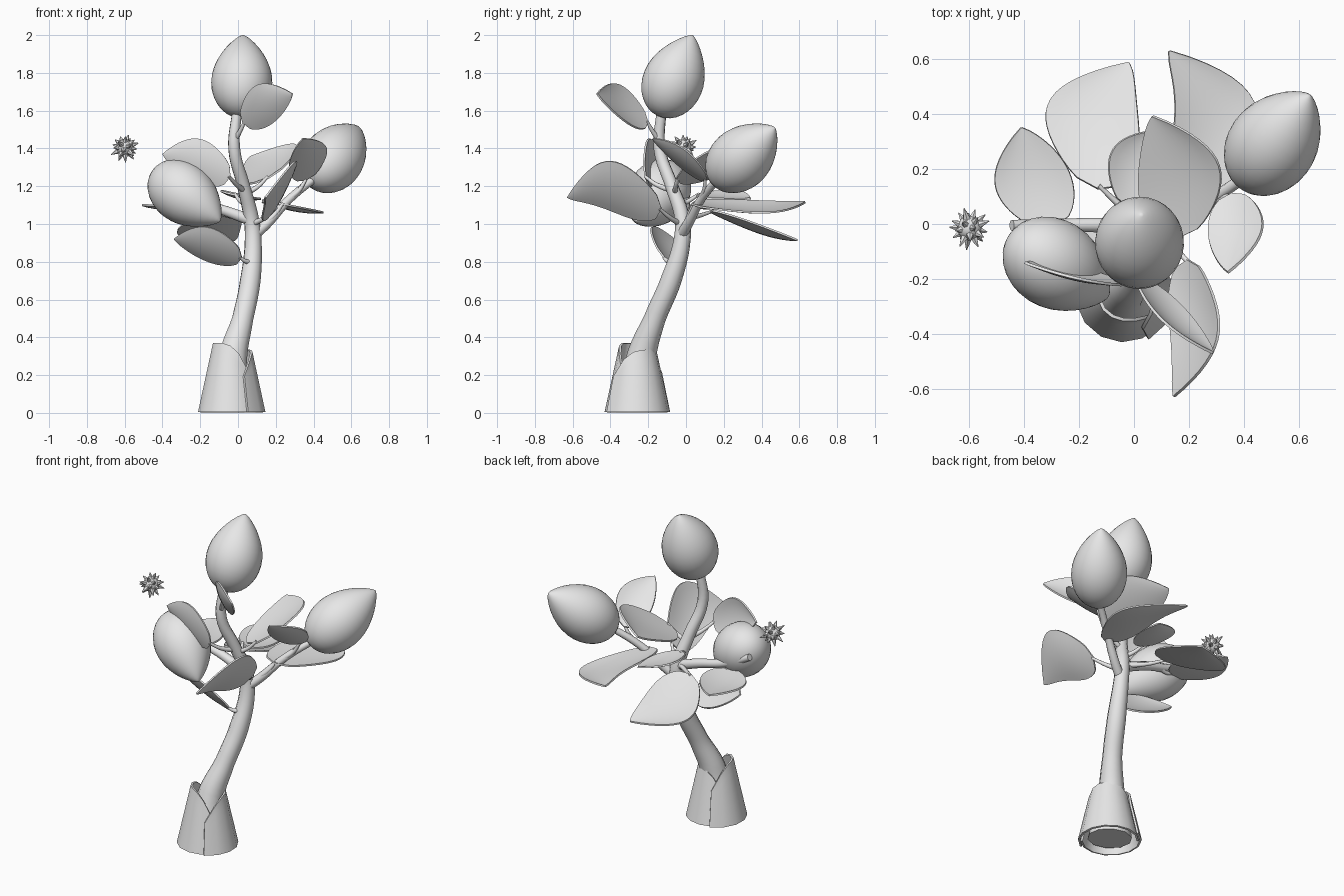
import bpy, bmesh, math, random
from mathutils import Vector

cube = bpy.data.objects.get("Cube")
if cube:
    bpy.data.objects.remove(cube)

grey = bpy.data.materials.new("pale_grey")
grey.use_nodes = True
grey.diffuse_color = (0.8, 0.8, 0.8, 1)
grey.node_tree.nodes["Principled BSDF"].inputs["Base Color"].default_value = (0.8, 0.8, 0.8, 1)


def finish(obj, angle=40):
    """Assign the colour and smooth the shading."""
    obj.data.materials.clear()
    obj.data.materials.append(grey)
    bpy.ops.object.select_all(action='DESELECT')
    obj.select_set(True)
    bpy.context.view_layer.objects.active = obj
    bpy.ops.object.shade_smooth_by_angle(angle=math.radians(angle))
    return obj


def from_bmesh(name, bm):
    bmesh.ops.recalc_face_normals(bm, faces=bm.faces)
    mesh = bpy.data.meshes.new(name)
    bm.to_mesh(mesh)
    bm.free()
    obj = bpy.data.objects.new(name, mesh)
    bpy.context.collection.objects.link(obj)
    return obj


def grid(name, rows, cols, point, thickness):
    """Thin sheet from a function of (u, v) in 0..1."""
    bm = bmesh.new()
    vs = [[bm.verts.new(point(i / rows, j / cols)) for j in range(cols + 1)]
          for i in range(rows + 1)]
    for i in range(rows):
        for j in range(cols):
            bm.faces.new((vs[i][j], vs[i][j + 1], vs[i + 1][j + 1], vs[i + 1][j]))
    bm.normal_update()
    bmesh.ops.solidify(bm, geom=bm.faces[:], thickness=thickness)
    return finish(from_bmesh(name, bm))


def tube(name, points, radii):
    """Tapered round branch through the points."""
    curve = bpy.data.curves.new(name, 'CURVE')
    curve.dimensions = '3D'
    curve.bevel_depth = 1
    curve.bevel_resolution = 3
    curve.resolution_u = 6
    curve.use_fill_caps = True
    spline = curve.splines.new('BEZIER')
    spline.bezier_points.add(len(points) - 1)
    for bp, p, r in zip(spline.bezier_points, points, radii):
        bp.co, bp.radius = p, r
        bp.handle_left_type = bp.handle_right_type = 'AUTO'
    obj = bpy.data.objects.new(name, curve)
    bpy.context.collection.objects.link(obj)
    bpy.ops.object.select_all(action='DESELECT')
    obj.select_set(True)
    bpy.context.view_layer.objects.active = obj
    bpy.ops.object.convert(target='MESH')
    return finish(bpy.context.view_layer.objects.active)


def fruit(name, base, tip, radius=0.162):
    """Egg with a pointed tip, turned around its own axis."""
    base, tip = Vector(base), Vector(tip)
    axis = tip - base
    turn = axis.to_track_quat('Z', 'Y')
    bm = bmesh.new()
    rings, sides = 18, 32
    prev = None
    low = bm.verts.new(base)
    top = bm.verts.new(tip)
    for i in range(1, rings):
        t = (1 - math.cos(math.pi * i / rings)) / 2
        if t < 0.42:
            r = math.sqrt(1 - (1 - t / 0.42) ** 2)
        else:
            r = math.cos((t - 0.42) / 0.58 * math.pi / 2) ** 0.75
        ring = []
        for k in range(sides):
            a = math.tau * k / sides
            p = Vector((radius * r * math.cos(a), radius * r * math.sin(a), t * axis.length))
            ring.append(bm.verts.new(base + turn @ p))
        for k in range(sides):
            n = (k + 1) % sides
            if prev:
                bm.faces.new((prev[k], prev[n], ring[n], ring[k]))
            else:
                bm.faces.new((low, ring[n], ring[k]))
        prev = ring
    for k in range(sides):
        bm.faces.new((prev[k], prev[(k + 1) % sides], top))
    finish(from_bmesh(name, bm), 60)


def leaf(name, base, tip, side, width, bow, root):
    """Broad cupped leaf with a hooked tip, and its stalk from the root."""
    base, tip, side = Vector(base), Vector(tip), Vector(side)
    axis = (tip - base).normalized()
    side = (side - axis * side.dot(axis)).normalized()
    up = axis.cross(side)
    if up.z < 0:
        up = -up

    def point(u, v):
        s = 2 * v - 1
        swell = max(0.0, math.sin(math.pi * u ** 0.9))
        half = width / 2 * max(0.015, swell ** (0.5 + 0.3 * u))
        arch = math.sin(math.pi * u)
        return (base.lerp(tip, u) + side * (s * half + bow * math.sin(math.pi * u ** 1.4))
                + up * (0.02 * s * s * arch - 0.015 * arch))

    grid(name, 18, 8, point, 0.01)
    root = Vector(root)
    mid = root.lerp(base, 0.55) - Vector((0, 0, 0.01))
    tube(name + "_stalk", [root, mid, base + axis * 0.01], [0.016, 0.012, 0.008])


# Trunk
tube("trunk",
     [(-0.035, -0.26, 0.02), (-0.03, -0.24, 0.28), (0.025, -0.165, 0.5), (0.065, -0.08, 0.7),
      (0.08, -0.02, 0.92), (0.07, -0.02, 1.03), (0.03, -0.075, 1.2),
      (-0.02, -0.14, 1.4), (-0.005, -0.13, 1.6)],
     [0.13, 0.08, 0.058, 0.056, 0.045, 0.041, 0.035, 0.032, 0.026])


# Two sheaths wrapped round the foot of the trunk, each edge tucked under the other
def sheath(name, facing, height, spread):
    def point(u, v):
        s = 2 * v - 1
        a = math.radians(facing + 102 * s)
        top = height * (1 - 0.42 * abs(s) ** 3.5)
        z = 0.006 + u * (top - 0.006)
        r = spread - 0.22 * z - 0.009 * s
        return Vector((-0.033 + r * math.cos(a), -0.257 + r * math.sin(a), z))
    grid(name, 6, 8, point, 0.012)


sheath("front_sheath", 215, 0.37, 0.18)
sheath("back_sheath", 40, 0.335, 0.178)

# Branches that carry fruit
tube("left_branch", [(0.07, -0.03, 0.93), (0.15, 0.01, 1.0), (0.27, 0.08, 1.13), (0.43, 0.19, 1.26)],
     [0.03, 0.027, 0.022, 0.02])
tube("right_branch", [(0.07, -0.02, 1.02), (-0.1, -0.005, 1.08), (-0.28, -0.005, 1.13),
                      (-0.445, -0.005, 1.21)],
     [0.032, 0.027, 0.024, 0.02])

# Fruit
fruit("top_fruit", (0.015, -0.145, 1.57), (0.027, 0.035, 2.0))
fruit("left_fruit", (0.4, 0.15, 1.22), (0.64, 0.47, 1.51))
fruit("right_fruit", (-0.44, -0.055, 1.28), (-0.095, -0.265, 1.015))

# Leaves: base, tip, side direction, width, midrib bow, stalk root
leaf("back_right_leaf", (-0.13, 0.13, 1.07), (-0.02, 0.59, 0.92), (1, 0, 0.1), 0.35, -0.085, (0.06, -0.02, 1.03))
leaf("back_left_leaf", (0.24, 0.03, 1.11), (0.13, 0.63, 1.12), (1, 0, -0.2), 0.32, 0.125, (0.14, 0.0, 1.0))
leaf("right_leaf", (-0.29, -0.01, 1.1), (-0.41, 0.35, 1.1), (1, 0, 0), 0.27, -0.025, (-0.2, 0.0, 1.1))
leaf("upper_back_leaf", (0.16, -0.05, 1.25), (0.065, 0.39, 1.36), (1, 0, 0.5), 0.34, 0.065, (0.04, -0.06, 1.16))
leaf("middle_back_leaf", (-0.02, 0.06, 1.16), (0.1, 0.34, 1.14), (1, 0, -0.2), 0.22, -0.03, (0.05, -0.04, 1.1))
leaf("left_leaf", (0.36, 0.11, 1.23), (0.345, -0.18, 1.45), (1, 0, 0.55), 0.22, 0.025, (0.28, 0.08, 1.14))
leaf("front_leaf", (0.2, -0.13, 1.08), (0.15, -0.63, 1.14), (0.55, 0, 0.83), 0.32, 0.105, (0.075, -0.03, 1.0))
leaf("top_leaf", (0.03, -0.2, 1.54), (0.29, -0.465, 1.69), (-0.5, 0, 0.75), 0.21, 0.03, (-0.02, -0.14, 1.44))
leaf("upper_right_leaf", (-0.04, -0.22, 1.25), (-0.4, -0.145, 1.37), (0.2, -0.2, 0.95), 0.23, 0.03, (0.03, -0.08, 1.18))
leaf("lower_right_leaf", (0.02, -0.12, 0.82), (-0.34, -0.07, 0.92), (0, -0.65, 0.75), 0.24, 0.025, (0.075, -0.06, 0.8))

# Floating spiky blossom
random.seed(4)
bm = bmesh.new()
centre = Vector((-0.6, -0.015, 1.405))
core = bmesh.ops.create_icosphere(bm, subdivisions=2, radius=0.046)
bmesh.ops.translate(bm, verts=core["verts"], vec=centre)
count = 24
for i in range(count):
    z = 1 - 2 * (i + 0.5) / count
    a = i * math.pi * (3 - math.sqrt(5))
    h = math.sqrt(1 - z * z)
    way = Vector((h * math.cos(a), h * math.sin(a), z))
    length = random.uniform(0.04, 0.06)
    cone = bmesh.ops.create_cone(bm, segments=6, cap_ends=True, radius1=0.02,
                                 radius2=0.002, depth=length)["verts"]
    turn = way.to_track_quat('Z', 'Y')
    for v in cone:
        v.co = centre + way * (0.025 + length / 2) + turn @ v.co
finish(from_bmesh("blossom", bm), 30)
